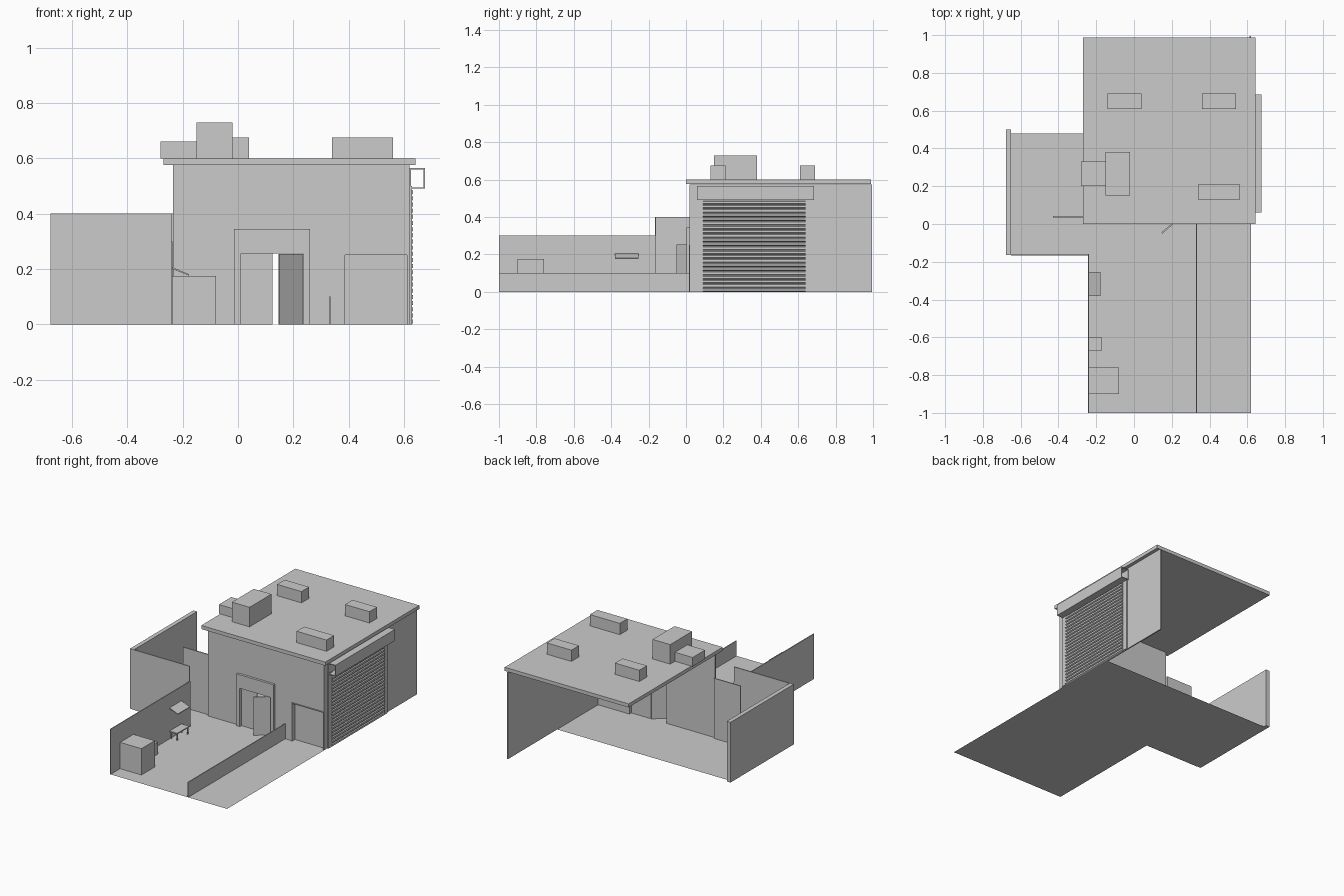
import bpy, bmesh, math
from mathutils import Matrix


def finish(name, bm):
    bmesh.ops.recalc_face_normals(bm, faces=bm.faces)
    me = bpy.data.meshes.new(name)
    bm.to_mesh(me)
    bm.free()
    ob = bpy.data.objects.new(name, me)
    bpy.context.collection.objects.link(ob)
    return ob


def box(name, x, y, z):
    """Box from (min, max) ranges."""
    bm = bmesh.new()
    bmesh.ops.create_cube(bm, size=1)
    for v in bm.verts:
        v.co = [r[0] if c < 0 else r[1] for r, c in zip((x, y, z), v.co)]
    return finish(name, bm)


def prism(name, pts, depth, place):
    """Extrude a 2D outline by a 3D vector; place maps (a, b) to 3D."""
    bm = bmesh.new()
    face = bm.faces.new([bm.verts.new(place(a, b)) for a, b in pts])
    if depth:
        ext = bmesh.ops.extrude_face_region(bm, geom=[face])
        moved = [g for g in ext["geom"] if isinstance(g, bmesh.types.BMVert)]
        bmesh.ops.translate(bm, vec=depth, verts=moved)
    return finish(name, bm)


# Ground: flat L-shaped sheet
prism("ground", [(-0.24, -1), (0.62, -1), (0.62, 0.48), (-0.65, 0.48),
                 (-0.65, -0.16), (-0.24, -0.16)], None, lambda a, b: (a, b, 0))

# Front wall with doorway and side-window notches, right wall, roof slab
prism("front_wall", [(-0.235, 0), (0.01, 0), (0.01, 0.255), (0.235, 0.255), (0.235, 0),
                     (0.385, 0), (0.385, 0.25), (0.61, 0.25), (0.61, 0), (0.62, 0),
                     (0.62, 0.575), (-0.235, 0.575)],
      (0, 0.01, 0), lambda a, b: (a, 0.02, b))
box("right_wall", (0.612, 0.62), (0.03, 0.995), (0, 0.575))
box("roof", (-0.27, 0.642), (0, 0.988), (0.576, 0.6))

# Door surround with deep header, closed left leaf, open right leaf
prism("door_frame", [(-0.015, 0), (0.01, 0), (0.01, 0.255), (0.235, 0.255), (0.235, 0),
                     (0.26, 0), (0.26, 0.345), (-0.015, 0.345)],
      (0, 0.016, 0), lambda a, b: (a, 0.004, b))
box("left_door", (0.01, 0.124), (0.022, 0.03), (0, 0.255))
leaf = box("open_door", (-0.115, 0), (-0.004, 0.004), (0, 0.254))
leaf.data.transform(Matrix.Translation((0.235, 0.028, 0)) @ Matrix.Rotation(math.radians(41), 4, 'Z'))

# Recessed panel beside the door
box("recess_panel", (0.385, 0.612), (0.045, 0.05), (0, 0.25))
box("recess_jamb", (0.38, 0.387), (0.015, 0.05), (0, 0.255))
box("recess_head", (0.38, 0.612), (0.015, 0.05), (0.25, 0.255))

# Roller shutter: corrugated slats, side rails, hollow roller housing
zs = []
count = 22
for i in range(count):
    z0 = 0.49 * i / count
    zs += [(0.626, z0), (0.633, z0 + 0.004), (0.633, z0 + 0.016), (0.626, z0 + 0.019)]
prism("roller_shutter", zs + [(0.626, 0.49), (0.62, 0.49), (0.62, 0)],
      (0, 0.55, 0), lambda a, b: (a, 0.09, b))
for name, y in (("front_rail", 0.055), ("back_rail", 0.64)):
    box(name, (0.62, 0.628), (y, y + 0.035), (0, 0.5))
y = (0.06, 0.685)
box("housing_top", (0.62, 0.675), y, (0.56, 0.565))
box("housing_bottom", (0.62, 0.675), y, (0.49, 0.495))
box("housing_front", (0.67, 0.675), y, (0.495, 0.56))
box("housing_back", (0.62, 0.625), y, (0.495, 0.56))

# Yard walls
box("left_yard_wall", (-0.678, -0.65), (-0.165, 0.5), (0, 0.4))
box("front_yard_wall", (-0.65, -0.24), (-0.167, -0.16), (0, 0.4))
box("inner_yard_wall", (-0.43, -0.235), (0.035, 0.042), (0, 0.4))
box("left_fence", (-0.243, -0.237), (-1, -0.16), (0, 0.3))
box("low_wall", (0.328, 0.334), (-1, 0.02), (0, 0.1))

# Rooftop units
for i, (x, y, h) in enumerate([
        ((-0.14, 0.04), (0.61, 0.69), 0.675), ((0.36, 0.54), (0.61, 0.69), 0.675),
        ((0.34, 0.56), (0.13, 0.21), 0.675), ((-0.15, -0.02), (0.15, 0.38), 0.73),
        ((-0.28, -0.15), (0.2, 0.33), 0.66)]):
    box(f"roof_unit_{i + 1}", x, y, (0.6, h))

# Yard furniture: crate, small box, bench under a sloping canopy
box("crate", (-0.237, -0.08), (-0.9, -0.76), (0, 0.175))
box("small_box", (-0.237, -0.17), (-0.67, -0.6), (0, 0.08))
prism("canopy", [(-0.237, 0.2), (-0.177, 0.176), (-0.177, 0.181), (-0.237, 0.206)],
      (0, 0.125, 0), lambda a, b: (a, -0.38, b))
box("bench_seat", (-0.237, -0.18), (-0.38, -0.255), (0.045, 0.052))
for i, y in enumerate((-0.375, -0.267)):
    for j, x in enumerate((-0.234, -0.19)):
        box(f"bench_leg_{i}{j}", (x, x + 0.007), (y, y + 0.007), (0, 0.045))
